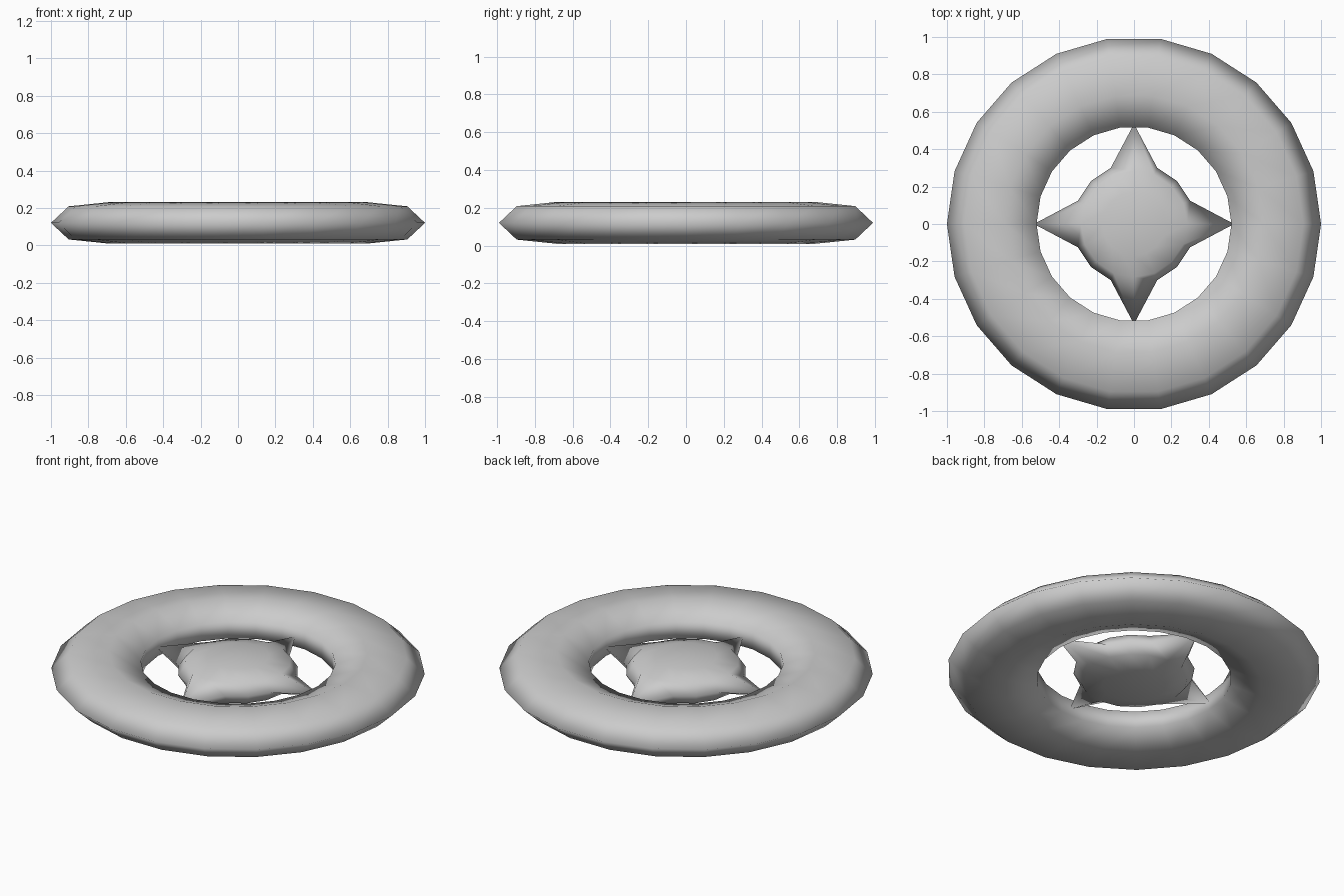
import bpy, bmesh
from math import sin, cos, pi

if "Cube" in bpy.data.objects:
    bpy.data.objects.remove(bpy.data.objects["Cube"])

MID = 0.12  # height of the symmetry plane


def finish(name, bm):
    bmesh.ops.recalc_face_normals(bm, faces=bm.faces)
    mesh = bpy.data.meshes.new(name)
    bm.to_mesh(mesh)
    bm.free()
    for p in mesh.polygons:
        p.use_smooth = True
    ob = bpy.data.objects.new(name, mesh)
    bpy.context.collection.objects.link(ob)
    return ob


# Outer ring: flattened low-poly torus, 22 x 7 sides
bpy.ops.mesh.primitive_torus_add(major_segments=22, minor_segments=7,
                                 major_radius=0.748, minor_radius=0.252)
ring = bpy.context.object
ring.name = "outer_ring"
for v in ring.data.vertices:
    v.co.z = v.co.z * 0.45 + MID
for p in ring.data.polygons:
    p.use_smooth = True

# Central star: flattened 16-sided dome with four rim points pulled outward
SEG = 16
bm = bmesh.new()
loops = []
for r, z in [(0.17, 0.09), (0.285, 0.06), (0.325, 0), (0.285, -0.06), (0.17, -0.09)]:
    loop = []
    for i in range(SEG):
        rad = 0.535 if z == 0 and i % 4 == 0 else r
        a = 2 * pi * i / SEG
        loop.append(bm.verts.new((rad * cos(a), rad * sin(a), MID + z)))
    loops.append(loop)
top = bm.verts.new((0, 0, MID + 0.1))
bottom = bm.verts.new((0, 0, MID - 0.1))
for i in range(SEG):
    j = (i + 1) % SEG
    bm.faces.new((top, loops[0][i], loops[0][j]))
    bm.faces.new((bottom, loops[-1][j], loops[-1][i]))
    for a, b in zip(loops, loops[1:]):
        bm.faces.new((a[i], b[i], b[j], a[j]))
finish("central_star", bm)
